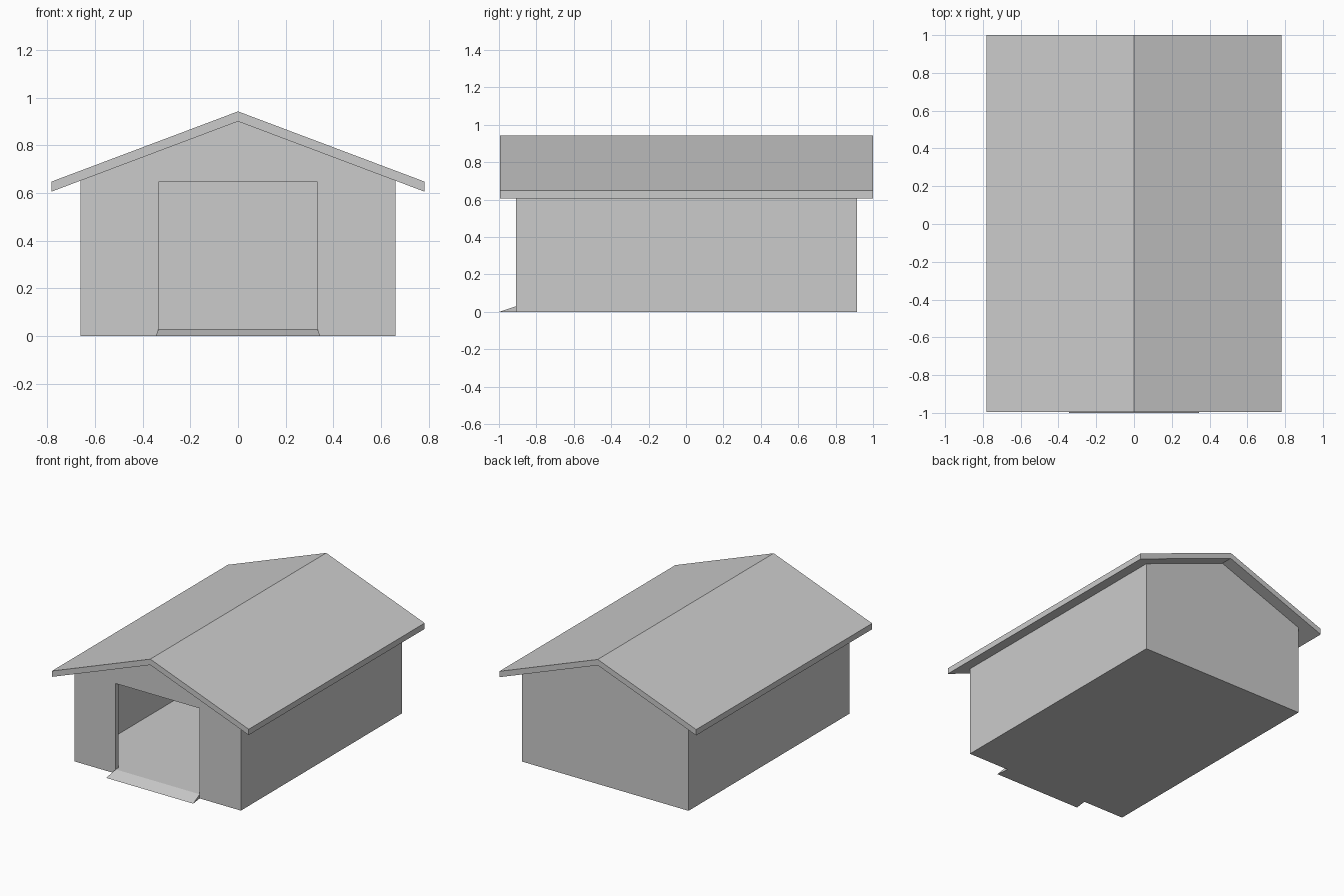
import bpy, bmesh

if "Cube" in bpy.data.objects:
    bpy.data.objects.remove(bpy.data.objects["Cube"])


def prism(name, profile, y0, y1, hidden=False):
    """Extrude an (x, z) outline along y."""
    bm = bmesh.new()
    face = bm.faces.new([bm.verts.new((x, y0, z)) for x, z in profile])
    ext = bmesh.ops.extrude_face_region(bm, geom=[face])["geom"]
    verts = [v for v in ext if isinstance(v, bmesh.types.BMVert)]
    bmesh.ops.translate(bm, verts=verts, vec=(0, y1 - y0, 0))
    bmesh.ops.recalc_face_normals(bm, faces=bm.faces[:])
    mesh = bpy.data.meshes.new(name)
    bm.to_mesh(mesh)
    bm.free()
    obj = bpy.data.objects.new(name, mesh)
    bpy.context.collection.objects.link(obj)
    obj.hide_render = hidden
    obj.hide_viewport = False
    if hidden:
        obj.display_type = 'WIRE'
    return obj


def mirrored(half):
    """Complete a right-half outline to a closed symmetric one."""
    return half + [(-x, z) for x, z in reversed(half) if x > 0]


def cut(obj, cutter):
    mod = obj.modifiers.new(cutter.name, 'BOOLEAN')
    mod.operation = 'DIFFERENCE'
    mod.solver = 'EXACT'
    mod.object = cutter


SLOPE = (0.942 - 0.648) / 0.781
T = 0.03            # wall and floor thickness
WALL_X, FRONT, BACK = 0.66, -0.91, 0.914
RIDGE = 0.90        # underside of the roof at the ridge

# Gabled walls with floor
walls = prism("walls", mirrored([(0, RIDGE), (WALL_X, RIDGE - SLOPE * WALL_X), (WALL_X, 0)]),
              FRONT, BACK)

# Hollow interior, open to the roof underside
inner = WALL_X - T
cut(walls, prism("interior_cutter", mirrored([(0, 1.2), (inner, 1.2), (inner, T)]),
                 FRONT + T, BACK - T, True))

# Door opening
cut(walls, prism("door_cutter", [(-0.333, T), (0.333, T), (0.333, 0.646), (-0.333, 0.646)],
                 FRONT - 0.1, FRONT + 2 * T, True))

# Overhanging gable roof
prism("roof", [(0, 0.942), (0.781, 0.648), (0.781, 0.606), (0, RIDGE),
               (-0.781, 0.606), (-0.781, 0.648)], -0.994, 1.0)

# Entrance ramp with flared sides
bm = bmesh.new()
bmesh.ops.convex_hull(bm, input=[bm.verts.new(p) for s in (-1, 1) for p in (
    (s * 0.333, FRONT, T), (s * 0.333, FRONT, 0), (s * 0.345, -1.0, 0))])
bmesh.ops.dissolve_limit(bm, angle_limit=0.01, verts=bm.verts[:], edges=bm.edges[:])
ramp_mesh = bpy.data.meshes.new("ramp")
bm.to_mesh(ramp_mesh)
bm.free()
bpy.context.collection.objects.link(bpy.data.objects.new("ramp", ramp_mesh))
